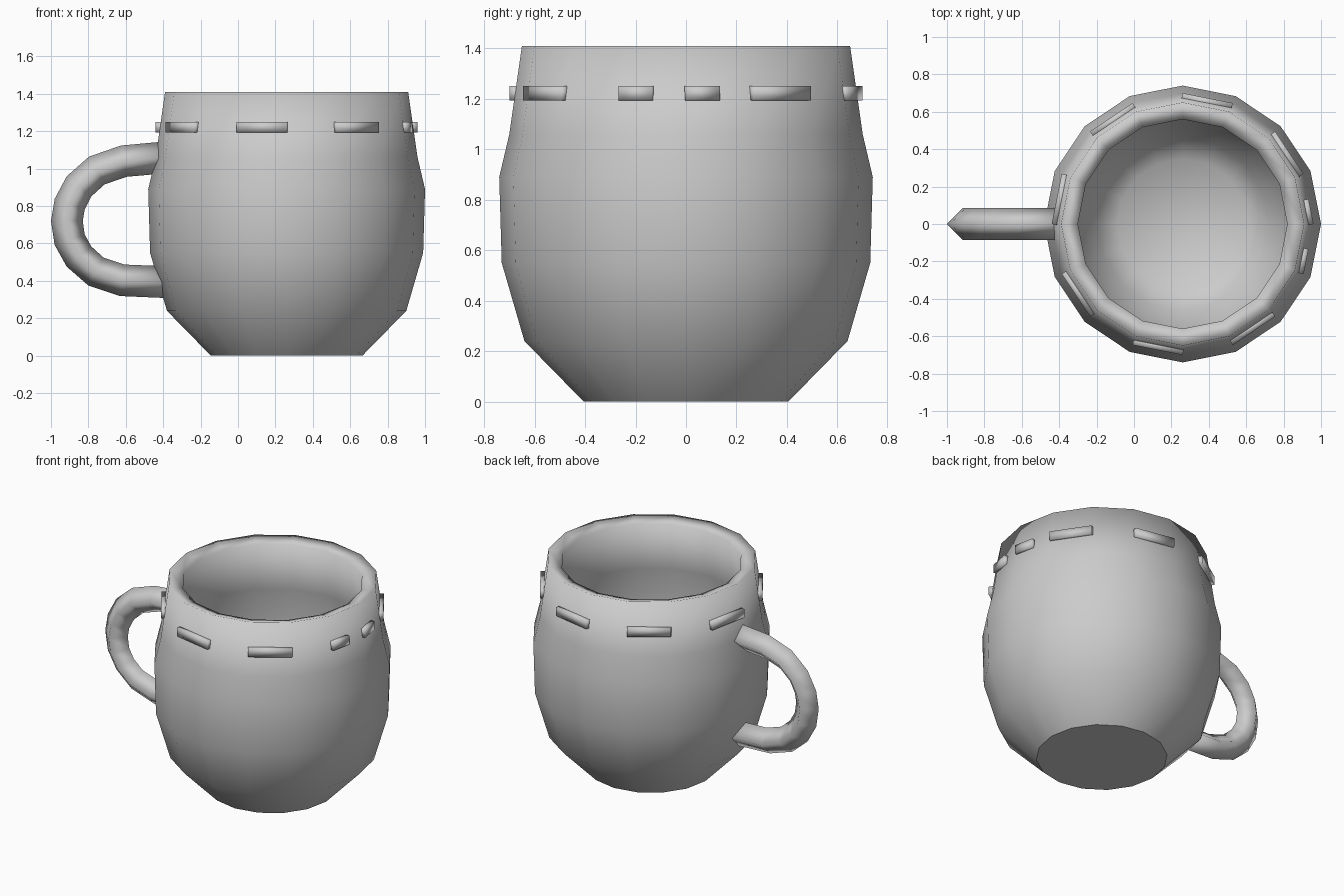
import bpy, bmesh, math
from mathutils import Vector

if "Cube" in bpy.data.objects:
    bpy.data.objects.remove(bpy.data.objects["Cube"])

CX = 0.26      # cup axis
SIDES = 16


def finish(name, bm):
    """Smooth-shaded object; edges lying on the ground stay sharp."""
    bmesh.ops.recalc_face_normals(bm, faces=bm.faces)
    for f in bm.faces:
        f.smooth = True
    for e in bm.edges:
        e.smooth = not all(abs(v.co.z) < 1e-4 for v in e.verts)
    mesh = bpy.data.meshes.new(name)
    bm.to_mesh(mesh)
    bm.free()
    ob = bpy.data.objects.new(name, mesh)
    bpy.context.collection.objects.link(ob)
    return ob


def skin(bm, rings):
    """Bridge closed rings of points and cap both ends."""
    loops = [[bm.verts.new(p) for p in ring] for ring in rings]
    n = len(loops[0])
    for a, b in zip(loops, loops[1:]):
        for i in range(n):
            j = (i + 1) % n
            bm.faces.new((a[i], a[j], b[j], b[i]))
    bm.faces.new(loops[0])
    bm.faces.new(loops[-1])


# Cup: outer wall, thick lip, then inner wall down to the floor
profile = [(0.405, 0), (0.64, 0.24), (0.73, 0.55), (0.735, 0.72), (0.74, 0.89),
           (0.70, 1.06), (0.65, 1.41), (0.56, 1.385),
           (0.605, 1.06), (0.64, 0.87), (0.635, 0.72), (0.625, 0.55),
           (0.46, 0.20), (0.35, 0.10)]
bm = bmesh.new()
skin(bm, [[(CX + r * math.cos(2 * math.pi * i / SIDES),
            r * math.sin(2 * math.pi * i / SIDES), z) for i in range(SIDES)]
          for r, z in profile])
finish("cup", bm)

# Handle: diamond section swept along a C-shaped path
path = [Vector((x, 0, z)) for x, z in
        [(-0.39, 1.06), (-0.61, 1.04), (-0.755, 0.99), (-0.85, 0.905), (-0.90, 0.81),
         (-0.915, 0.72), (-0.90, 0.62), (-0.85, 0.53), (-0.76, 0.45), (-0.62, 0.403),
         (-0.38, 0.393)]]
rings = []
for i, p in enumerate(path):
    t = (path[min(i + 1, len(path) - 1)] - path[max(i - 1, 0)]).normalized()
    side = Vector((0, 1, 0))
    out = t.cross(side)
    rings.append([p + 0.085 * d for d in (out, side, -out, -side)])
bm = bmesh.new()
skin(bm, rings)
finish("handle", bm)


# Raised dashes: thin bars lying on the facets of the neck
def dash(bm, facet, t0=0.0, t1=1.0):
    a, b = [Vector((0.70 * math.cos(k * 2 * math.pi / SIDES),
                    0.70 * math.sin(k * 2 * math.pi / SIDES), 0)) for k in (facet, facet + 1)]
    p, q = a.lerp(b, t0), a.lerp(b, t1)
    inward = -(a + b).normalized() * 0.04
    skin(bm, [[e + Vector((CX, 0, z)) for e in (p, q, q + inward, p + inward)]
              for z in (1.193, 1.25)])


bm = bmesh.new()
for facet in (1, 3, 5, 7, 9, 11, 13):
    dash(bm, facet)
dash(bm, 0, 0, 0.5)
dash(bm, 15, 0, 0.5)
finish("neck_dashes", bm)
